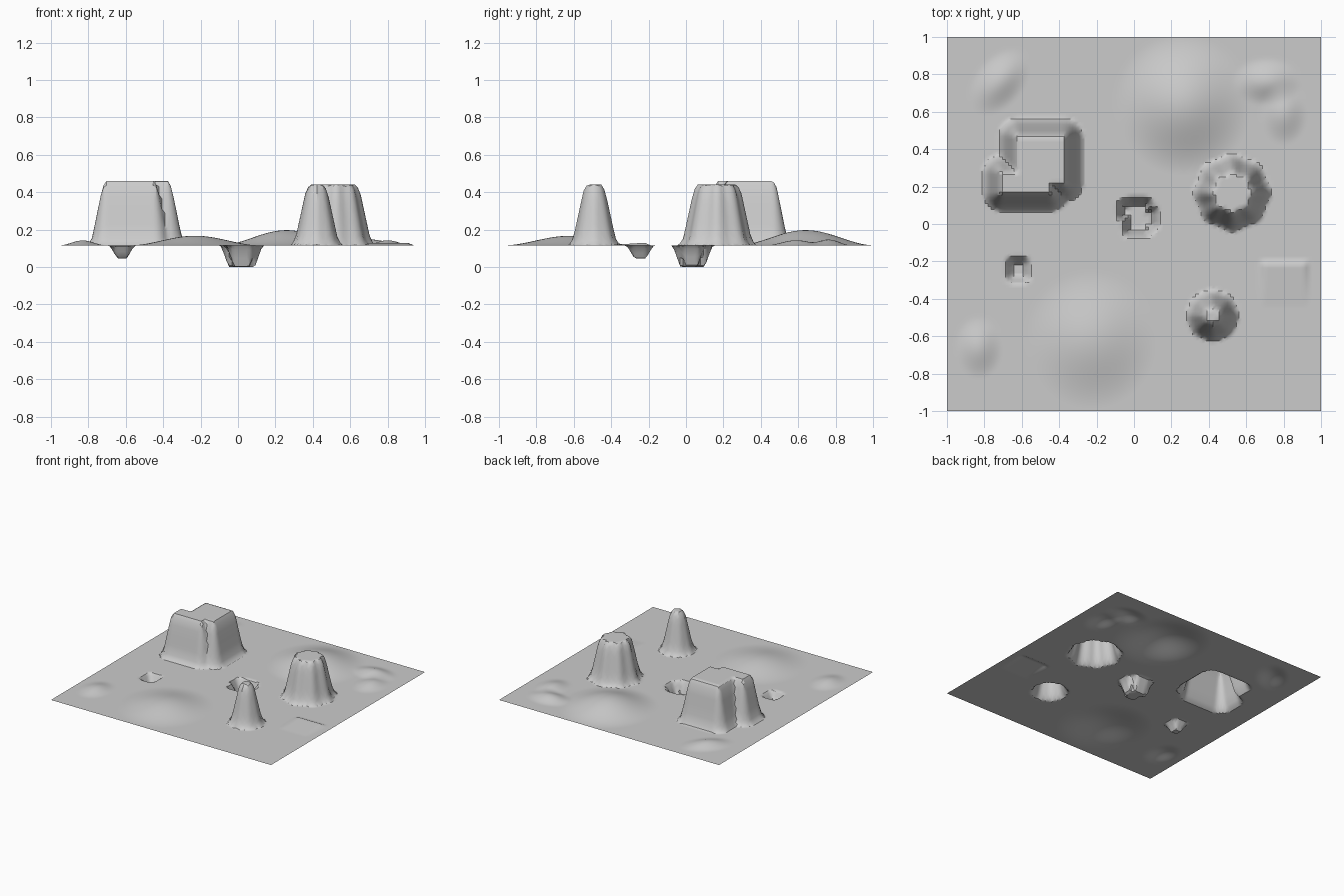
import bpy, bmesh
from math import hypot, cos, sin, pi, atan2, radians

if "Cube" in bpy.data.objects:
    bpy.data.objects.remove(bpy.data.objects["Cube"])

CELLS = 128      # grid resolution of the terrain sheet
GROUND = 0.115   # level of the flat plain

# Wall profiles: (distance from the flat, share of full height)
CLIFF = [(0, 1), (0.02, 0.9), (0.075, 0.12), (0.1, 0)]
BOWL = [(0, 1), (0.035, 0.15), (0.045, 0)]


def profile(d, pts):
    if d <= 0:
        return 1.0
    for (d0, v0), (d1, v1) in zip(pts, pts[1:]):
        if d <= d1:
            return v0 + (v1 - v0) * (d - d0) / (d1 - d0)
    return 0.0


def rect_dist(x, y, rects):
    return min(hypot(max(x0 - x, 0, x - x1), max(y0 - y, 0, y - y1))
               for x0, x1, y0, y1 in rects)


def round_dist(x, y, cx, cy, r, flute):
    a = atan2(y - cy, x - cx)
    return hypot(x - cx, y - cy) - r - flute * cos(8 * a)


def hill(x, y, cx, cy, rx, ry, height, turn=0):
    t = radians(turn)
    u = ((x - cx) * cos(t) + (y - cy) * sin(t)) / rx
    v = (-(x - cx) * sin(t) + (y - cy) * cos(t)) / ry
    d = hypot(u, v)
    return height * (0.5 + 0.5 * cos(pi * d)) if d < 1 else 0.0


# Low rounded hills: centre, radii, height, rotation
HILLS = [
    (0.26, 0.64, 0.37, 0.38, 0.082, 0),
    (-0.23, -0.62, 0.36, 0.37, 0.052, 0),
    (-0.83, -0.66, 0.13, 0.17, 0.027, 0),
    (-0.72, 0.76, 0.21, 0.13, 0.03, 50),
    (0.71, 0.76, 0.19, 0.13, 0.032, 0),
    (0.80, 0.59, 0.13, 0.17, 0.028, 0),
]
# Plateau and pit floors as unions of rectangles: x0, x1, y0, y1
MESA = [(-0.62, -0.375, 0.22, 0.465), (-0.705, -0.45, 0.17, 0.27)]
PIT = [(-0.05, 0.03, 0.05, 0.09), (-0.02, 0.06, -0.03, 0.10), (0.0, 0.09, 0.0, 0.06)]
SMALL_PIT = [(-0.645, -0.595, -0.275, -0.215)]


def height(x, y):
    z = GROUND + sum(hill(x, y, *h) for h in HILLS)
    # shallow tilted pad
    pad = profile(rect_dist(x, y, [(0.70, 0.91, -0.61, -0.22)]), [(0, 1), (0.03, 0)])
    z += pad * (-0.012 + 0.027 * (y + 0.62) / 0.4)
    # block mesa and two round buttes
    z = max(z, GROUND + 0.345 * profile(rect_dist(x, y, MESA), CLIFF))
    z = max(z, GROUND + 0.325 * profile(round_dist(x, y, 0.525, 0.167, 0.1, 0.007), CLIFF))
    z = max(z, GROUND + 0.325 * profile(round_dist(x, y, 0.42, -0.49, 0.036, 0.002), CLIFF))
    # pits
    z -= GROUND * profile(rect_dist(x, y, PIT), BOWL)
    z -= 0.07 * profile(rect_dist(x, y, SMALL_PIT), BOWL)
    return z


# Terrain sheet
bm = bmesh.new()
bmesh.ops.create_grid(bm, x_segments=CELLS, y_segments=CELLS, size=1)
for v in bm.verts:
    v.co.z = height(v.co.x, v.co.y)
mesh = bpy.data.meshes.new("terrain")
bm.to_mesh(mesh)
bm.free()
terrain = bpy.data.objects.new("terrain", mesh)
bpy.context.collection.objects.link(terrain)
bpy.context.view_layer.objects.active = terrain
terrain.select_set(True)
bpy.ops.object.shade_smooth_by_angle(angle=radians(30))
